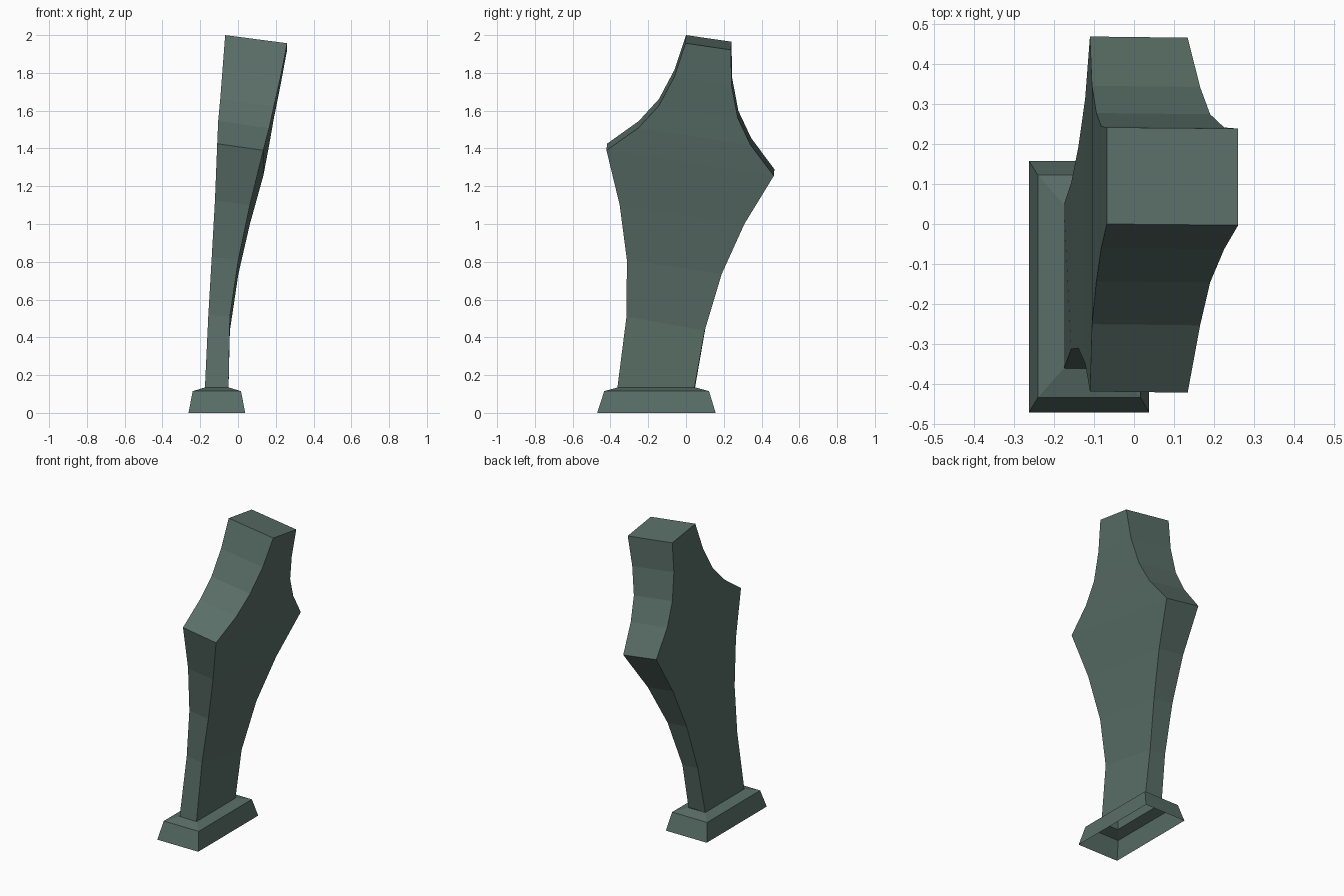
import bpy, bmesh

mat = bpy.data.materials.new("dark grey green")
mat.diffuse_color = (0.10, 0.155, 0.133, 1)


def loft(name, rings, cap_top):
    """Skin a stack of four-cornered rings, open at the bottom."""
    bm = bmesh.new()
    rows = [[bm.verts.new(p) for p in ring] for ring in rings]
    for a, b in zip(rows, rows[1:]):
        for i in range(4):
            j = (i + 1) % 4
            bm.faces.new((a[i], a[j], b[j], b[i]))
    if cap_top:
        bm.faces.new(rows[-1])
    me = bpy.data.meshes.new(name)
    bm.to_mesh(me)
    bm.free()
    me.materials.append(mat)
    ob = bpy.data.objects.new(name, me)
    bpy.context.collection.objects.link(ob)
    return ob


def rect(x0, x1, y0, y1, z):
    return [(x0, y0, z), (x1, y0, z), (x1, y1, z), (x0, y1, z)]


# Hollow plinth: sloped walls and a shallow chamfer up to the blade
loft("plinth", [rect(-0.262, 0.038, -0.47, 0.157, 0),
                rect(-0.24, 0.016, -0.433, 0.122, 0.115),
                rect(-0.175, -0.05, -0.36, 0.048, 0.135)], False)

# Leaning blade: x left, x right, front y, front z, back y, back z, sideways drop
sections = [
    (-0.175, -0.050, -0.360, 0.135, 0.048, 0.135, 0.0),
    (-0.157, -0.043, -0.312, 0.520, 0.102, 0.445, 0.01),
    (-0.139, 0.002, -0.310, 0.825, 0.192, 0.750, 0.015),
    (-0.122, 0.063, -0.348, 1.125, 0.312, 1.025, 0.025),
    (-0.110, 0.134, -0.418, 1.425, 0.468, 1.290, 0.035),
    (-0.105, 0.165, -0.250, 1.545, 0.345, 1.455, 0.037),
    (-0.094, 0.190, -0.143, 1.662, 0.277, 1.600, 0.039),
    (-0.082, 0.225, -0.060, 1.818, 0.244, 1.775, 0.041),
    (-0.068, 0.260, 0.000, 2.000, 0.241, 1.965, 0.043),
]
loft("blade", [[(x0, yf, zf), (x1, yf - 0.003, zf - d),
                (x1, yb - 0.003, zb - d), (x0, yb, zb)]
               for x0, x1, yf, zf, yb, zb, d in sections], True)
